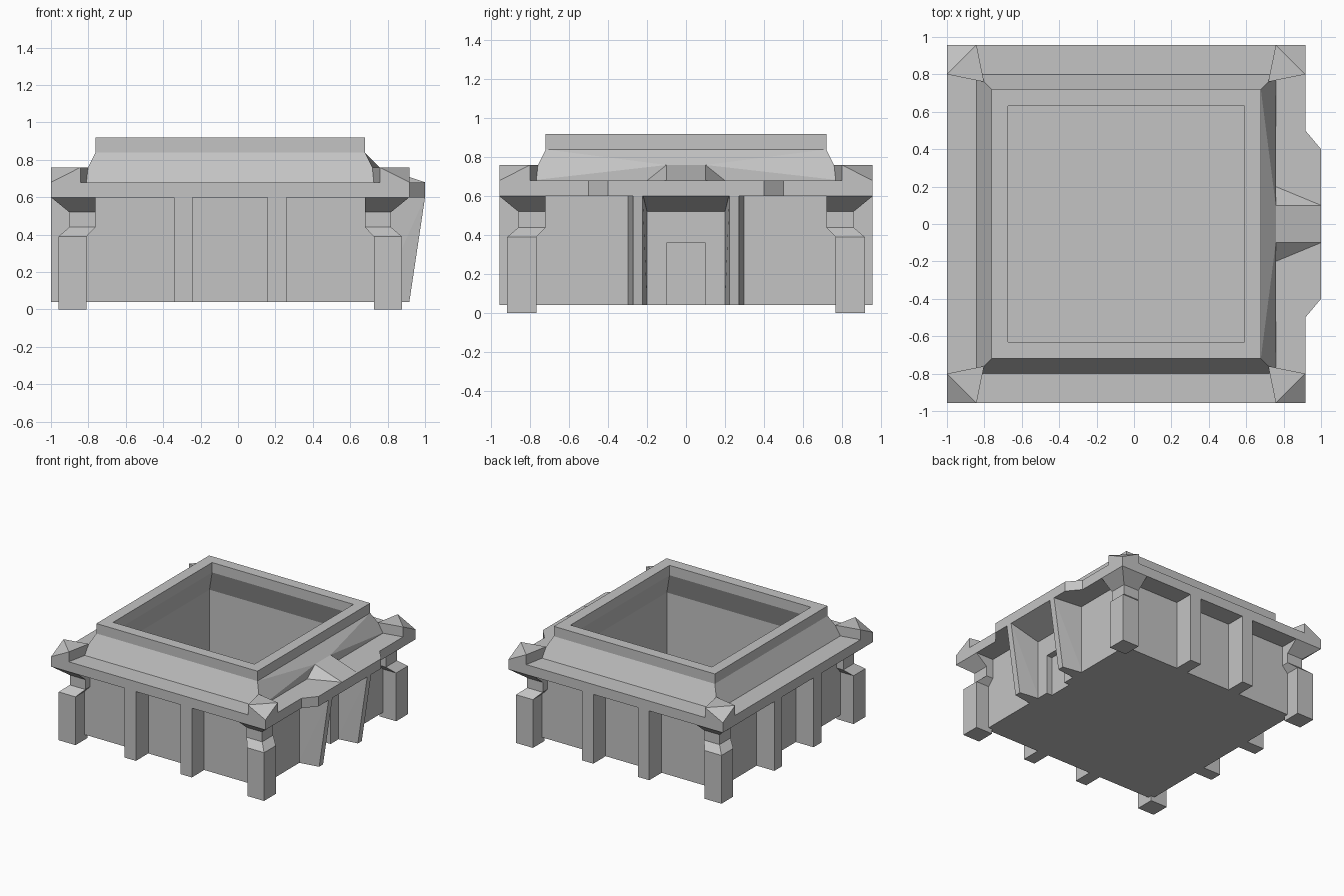
import bpy, bmesh
from mathutils import Vector
from itertools import product

if "Cube" in bpy.data.objects:
    bpy.data.objects.remove(bpy.data.objects["Cube"], do_unlink=True)

X = -0.042   # centre of the square building; the porch side reaches further in +x
E = 0.958    # half width of the ledge
W = 0.8      # half width of the wall

stone = bpy.data.materials.new("grey_stone")
stone.use_nodes = True
stone.diffuse_color = (0.55, 0.55, 0.55, 1)
stone.node_tree.nodes["Principled BSDF"].inputs["Base Color"].default_value = (0.55, 0.55, 0.55, 1)


def finish(name, bm):
    bmesh.ops.recalc_face_normals(bm, faces=bm.faces)
    mesh = bpy.data.meshes.new(name)
    bm.to_mesh(mesh)
    bm.free()
    mesh.materials.append(stone)
    ob = bpy.data.objects.new(name, mesh)
    bpy.context.collection.objects.link(ob)
    return ob


def hull(name, points):
    """Convex block around points given relative to the building centre."""
    bm = bmesh.new()
    for p in points:
        bm.verts.new(Vector(p) + Vector((X, 0, 0)))
    res = bmesh.ops.convex_hull(bm, input=bm.verts)
    loose = [v for v in bm.verts if not v.link_faces]
    bmesh.ops.delete(bm, geom=loose, context='VERTS')
    bmesh.ops.dissolve_limit(bm, angle_limit=0.005, verts=bm.verts, edges=bm.edges)
    return finish(name, bm)


def box(name, x, y, z):
    return hull(name, product(x, y, z))


def square(half, z):
    return [(-half, -half, z), (half, -half, z), (half, half, z), (-half, half, z)]


def stack(name, levels):
    """Closed solid from square rings, each given as (half width, height)."""
    bm = bmesh.new()
    rings = [[bm.verts.new(Vector(p) + Vector((X, 0, 0))) for p in square(h, z)] for h, z in levels]
    bm.faces.new(rings[0])
    bm.faces.new(rings[-1])
    for a, b in zip(rings, rings[1:]):
        for i in range(4):
            j = (i + 1) % 4
            bm.faces.new((a[i], a[j], b[j], b[i]))
    return finish(name, bm)


def cut(target, cutter):
    mod = target.modifiers.new("cut", 'BOOLEAN')
    mod.operation = 'DIFFERENCE'
    mod.solver = 'EXACT'
    mod.object = cutter
    bpy.context.view_layer.objects.active = target
    bpy.ops.object.modifier_apply(modifier=mod.name)


# Main shell: wall, ledge with porch bump, sloped parapet
wall = box("wall", (-W, W), (-W, W), (0.04, 0.6))
ledge_outline = [(-E, E), (-E, -E), (E, -E), (E, -0.5), (1 - X, -0.4),
                 (1 - X, 0.4), (E, 0.5), (E, E)]
bm = bmesh.new()
base = bm.faces.new([bm.verts.new((x + X, y, 0.6)) for x, y in ledge_outline])
ext = bmesh.ops.extrude_face_region(bm, geom=[base], use_keep_orig=True)
bmesh.ops.translate(bm, vec=(0, 0, 0.08),
                    verts=[v for v in ext["geom"] if isinstance(v, bmesh.types.BMVert)])
ledge = finish("ledge", bm)
porch_top = [(W, -0.1, 0.76), (W, 0.1, 0.76)]
parapet = hull("parapet", square(W, 0.68) + square(0.72, 0.84) + porch_top)
rim = box("rim", (-0.72, 0.72), (-0.72, 0.72), (0.84, 0.92))

# Hollow inside and doorway recess
room = stack("room_cutter", [(0.71, 0.1), (0.71, 0.65), (0.632, 0.84), (0.632, 1.1)])
for part in (wall, ledge, parapet, rim):
    cut(part, room)
door = box("door_cutter", (0.75, 0.9), (-0.1, 0.1), (0.03, 0.36))
cut(wall, door)
for helper in (room, door):
    bpy.data.objects.remove(helper, do_unlink=True)

# Porch roof wedge and sloped underside
hull("porch_roof", [(0.79, -0.2, 0.68), (0.79, 0.2, 0.68), (W, -0.2, 0.68), (W, 0.2, 0.68),
                    (1 - X, -0.1, 0.68), (1 - X, 0.1, 0.68)] + porch_top)
hull("porch_soffit", [(x, s * y, z) for s in (-1, 1) for x, y, z in
                      ((0.79, 0.2, 0.6), (0.79, 0.2, 0.52), (W, 0.2, 0.52), (1 - X, 0.22, 0.6))])

# Leaning buttresses beside the door
for s, side in ((-1, "right"), (1, "left")):
    hull("buttress_" + side, [(x, s * y, z) for z, front in ((0.04, E), (0.6, 1 - X))
                              for x, y in ((0.79, 0.2), (0.79, 0.3), (front, 0.222), (front, 0.272))])

# Straight pilasters on the other three sides
for s, side in ((-1, "a"), (1, "b")):
    span = (s * 0.2, s * 0.3)
    deep = (0.79, E)
    back = (-0.79, -E)
    box("front_pilaster_" + side, span, back, (0.04, 0.6))
    box("back_pilaster_" + side, span, deep, (0.04, 0.6))
    box("side_pilaster_" + side, back, span, (0.04, 0.6))

# Corner posts and raised ledge corners
low, neck = (0.768, 0.918), (0.72, 0.86)
for sx, sy in product((-1, 1), repeat=2):
    tag = ("left" if sx > 0 else "right") + ("_front" if sy < 0 else "_back")

    def corner(name, levels):
        hull(name + tag, [(sx * x, sy * y, z) for r, z in levels for x, y in product(r, r)])

    corner("post_foot_", [(low, 0), (low, 0.39)])
    corner("post_shoulder_", [(low, 0.39), (neck, 0.44)])
    corner("post_neck_", [(neck, 0.44), (neck, 0.52)])
    corner("post_head_", [(neck, 0.52), ((0.72, E), 0.6)])
    hull("ledge_corner_" + tag, [(sx * x, sy * y, z) for x, y, z in (
        (E, E, 0.68), (E, W, 0.68), (W, E, 0.68), (W, W, 0.68),
        (E, W, 0.76), (W, E, 0.76), (0.76, 0.76, 0.76), (0.76, 0.76, 0.68))])
